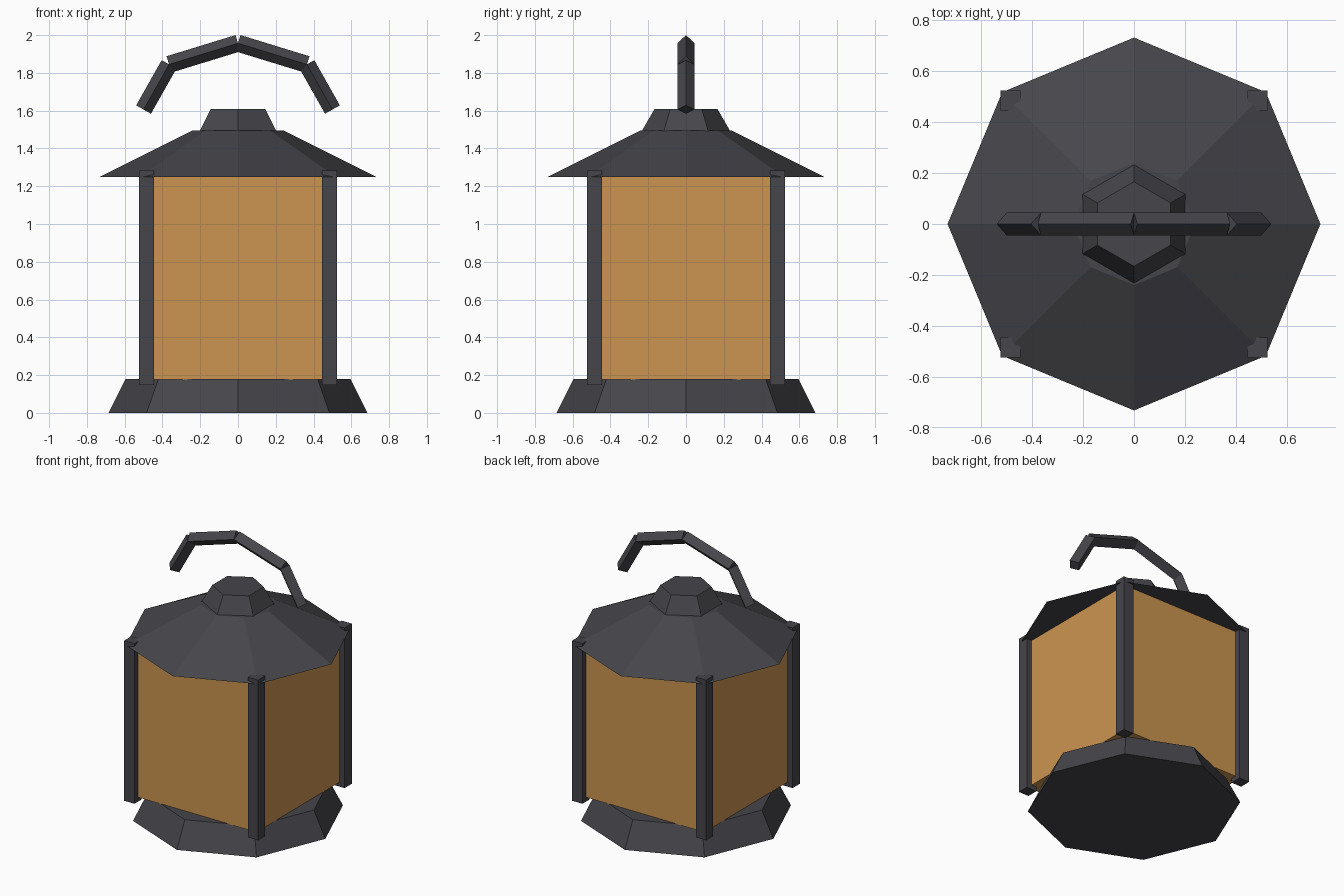
import bpy, bmesh, math
from mathutils import Vector

if "Cube" in bpy.data.objects:
    bpy.data.objects.remove(bpy.data.objects["Cube"])


def material(name, rgb):
    m = bpy.data.materials.new(name)
    m.diffuse_color = (*rgb, 1)
    m.use_nodes = True
    m.node_tree.nodes["Principled BSDF"].inputs["Base Color"].default_value = m.diffuse_color
    return m


METAL = material("dark metal", (0.06, 0.06, 0.07))
GLASS = material("amber glass", (0.6, 0.3, 0.08))


def prism(name, sides, bottom, top, r0, r1, start, mat):
    """Closed straight or tapered prism between two points, first corner at angle start."""
    bottom, top = Vector(bottom), Vector(top)
    axis = (top - bottom).normalized()
    u = Vector((0, 1, 0)).cross(axis).normalized()   # in the xz plane
    v = axis.cross(u)                                # along y
    bm = bmesh.new()
    rings = []
    for centre, r in ((bottom, r0), (top, r1)):
        angles = [start + 2 * math.pi * i / sides for i in range(sides)]
        rings.append([bm.verts.new(centre + r * (u * math.cos(a) + v * math.sin(a)))
                      for a in angles])
    low, high = rings
    bm.faces.new(low[::-1])
    bm.faces.new(high)
    for i in range(sides):
        j = (i + 1) % sides
        bm.faces.new((low[i], low[j], high[j], high[i]))
    bmesh.ops.recalc_face_normals(bm, faces=bm.faces)
    me = bpy.data.meshes.new(name)
    bm.to_mesh(me)
    bm.free()
    me.materials.append(mat)
    ob = bpy.data.objects.new(name, me)
    bpy.context.collection.objects.link(ob)
    return ob


ROOT2 = math.sqrt(2)

# Tapered foot, glass body, roof and cap
prism("base", 8, (0, 0, 0), (0, 0, 0.18), 0.685, 0.595, 0, METAL)
prism("glass_body", 4, (0, 0, 0.178), (0, 0, 1.252), 0.485 * ROOT2, 0.485 * ROOT2,
      math.pi / 4, GLASS)
prism("roof", 8, (0, 0, 1.25), (0, 0, 1.495), 0.732, 0.24, 0, METAL)
prism("roof_cap", 6, (0, 0, 1.492), (0, 0, 1.61), 0.234, 0.166, math.pi / 2, METAL)

# Corner posts
for sx in (-1, 1):
    for sy in (-1, 1):
        x, y = sx * 0.485, sy * 0.485
        prism("corner_post", 4, (x, y, 0.147), (x, y, 1.283),
              0.04 * ROOT2, 0.04 * ROOT2, math.pi / 4, METAL)

# Carrying handle made of four diamond-section bars
path = [(-0.5, 1.606), (-0.365, 1.845), (0, 1.957), (0.365, 1.845), (0.5, 1.606)]
for (xa, za), (xb, zb) in zip(path, path[1:]):
    prism("handle_bar", 4, (xa, 0, za), (xb, 0, zb), 0.045, 0.045, 0, METAL)
